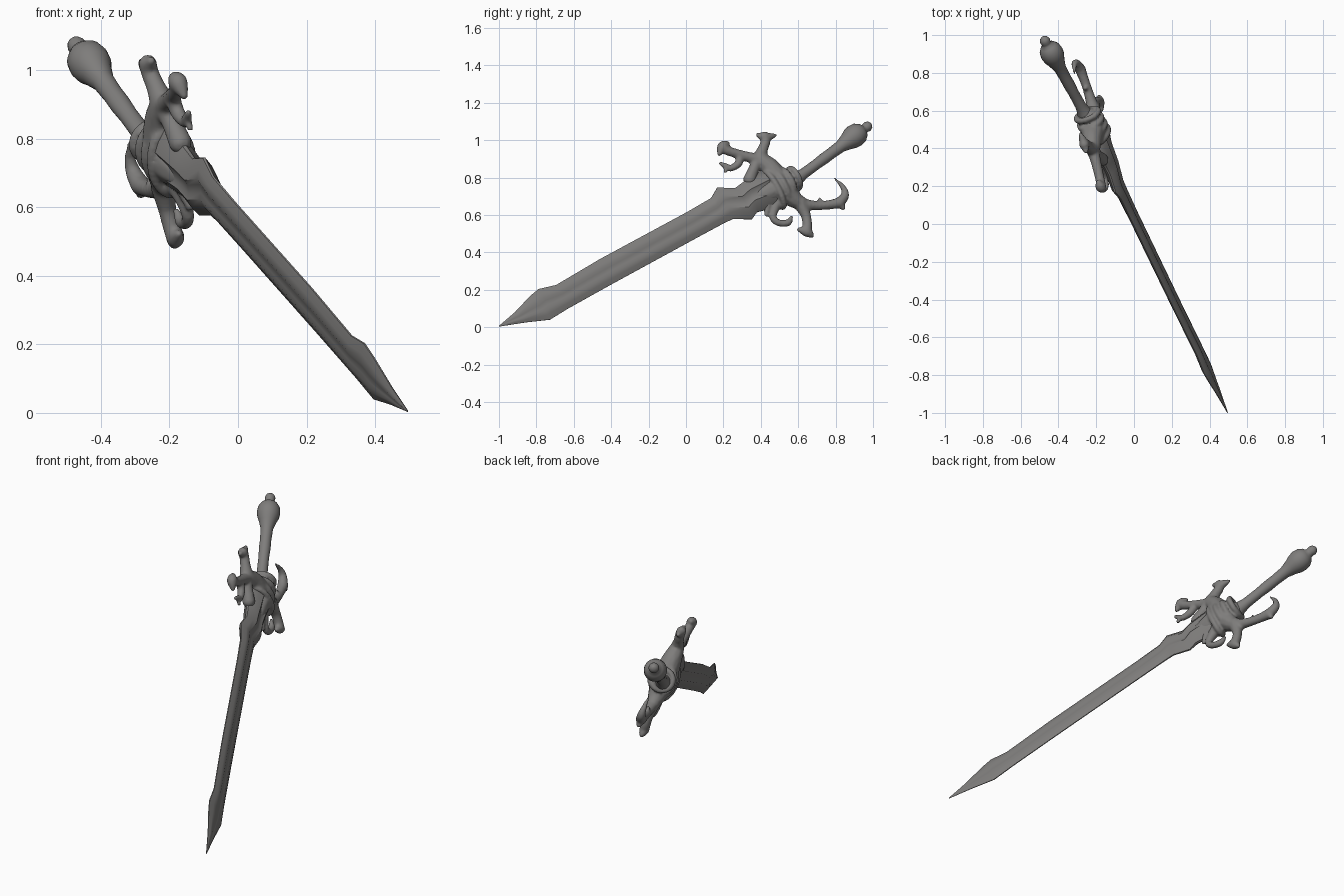
import bpy, bmesh, math
from mathutils import Vector, Matrix

metal = bpy.data.materials.new("dull_grey_metal")
metal.diffuse_color = (0.21, 0.205, 0.20, 1)

# The sword lies in one tilted plane: draw in side view (y, z), d = offset out of the plane
N = Vector((1, 0.32, 0.30)).normalized()
def P(y, z, d=0.0):
    return Vector((0.177 - 0.32 * y - 0.30 * z, y, z)) + N * d

def finish(name, bm, angle=None):
    bmesh.ops.recalc_face_normals(bm, faces=bm.faces)
    me = bpy.data.meshes.new(name)
    bm.to_mesh(me)
    bm.free()
    me.materials.append(metal)
    ob = bpy.data.objects.new(name, me)
    bpy.context.collection.objects.link(ob)
    for p in me.polygons:
        p.use_smooth = True
    if angle:
        bpy.ops.object.select_all(action='DESELECT')
        ob.select_set(True)
        bpy.context.view_layer.objects.active = ob
        bpy.ops.object.shade_smooth_by_angle(angle=math.radians(angle))
    return ob

def loft(bm, rings):
    vs = [[bm.verts.new(c) for c in ring] for ring in rings]
    n = len(vs[0])
    for a, b in zip(vs, vs[1:]):
        for i in range(n):
            bm.faces.new((a[i], a[(i + 1) % n], b[(i + 1) % n], b[i]))
    bm.faces.new(vs[0])
    bm.faces.new(vs[-1])

# Blade: (upper edge y, z, lower edge y, z, half thickness) from tip to root
stations = [
    (-1.0, 0.007, -0.998, 0.003, .002), (-.915, .08, -.86, .025, .011),
    (-.834, .166, -.727, .04, .017), (-.79, .203, -.706, .053, .019),
    (-.695, .225, -.626, .102, .019), (-.46, .364, -.396, .23, .019),
    (.005, .615, .075, .487, .021), (.134, .69, .203, .556, .025),
    (.166, .745, .25, .578, .03), (.262, .743, .353, .578, .036),
    (.305, .775, .38, .615, .045), (.42, .85, .53, .655, .055),
    (.545, .83, .594, .738, .05)]
half = [(-1, .12), (-.65, .7), (-.35, 1), (-.15, .8), (.15, .8), (.35, 1), (.65, .7), (1, .12)]
section = half + [(s, -t) for s, t in reversed(half)]
bm = bmesh.new()
rings = []
for y1, z1, y2, z2, th in stations:
    rings.append([P((y1 + y2) / 2 + s * (y1 - y2) / 2,
                    (z1 + z2) / 2 + s * (z1 - z2) / 2, t * th) for s, t in section])
loft(bm, rings)
finish("blade", bm, 40)

# Guard: organic limbs laid out as chains of balls, fused by a voxel remesh
guard = bmesh.new()
def limb(points, depth=0.0, steps=7):
    pts = [Vector(p) if len(p) == 4 else Vector((p[0], p[1], depth, p[2])) for p in points]
    pts = [2 * pts[0] - pts[1]] + pts + [2 * pts[-1] - pts[-2]]
    for a, b, c, e in zip(pts, pts[1:], pts[2:], pts[3:]):
        for k in range(steps + 1):
            t = k / steps
            q = 0.5 * (2 * b + (c - a) * t + (2 * a - 5 * b + 4 * c - e) * t * t
                       + (3 * b - a - 3 * c + e) * t ** 3)
            bmesh.ops.create_icosphere(guard, subdivisions=2, radius=max(q[3], .006),
                                       matrix=Matrix.Translation(P(q[0], q[1], q[2])))

# upper arm with knobbed horn
limb([(.50, .77, .07), (.45, .85, .055), (.40, .90, .04), (.41, .95, .029), (.425, .99, .027), (.42, 1.02, .027)])
limb([(.385, 1.028, .013), (.425, 1.015, .026), (.475, 1.025, .011)])
# upper forward arm, hook and strut
limb([(.42, .885, .04), (.35, .905, .03), (.28, .925, .026), (.22, .945, .026), (.195, .965, .029)])
limb([(.178, .925, .012), (.195, .965, .028), (.22, .98, .016)])
limb([(.29, .92, .024), (.28, .875, .022), (.24, .85, .018), (.215, .86, .016), (.185, .875, .011)])
limb([(.215, .86, .014), (.21, .83, .01)])
limb([(.39, .90, .035), (.365, .85, .03), (.34, .79, .035)])
# lower arm ending in a curved horn
limb([(.52, .74, .07), (.57, .69, .05), (.62, .66, .035), (.70, .65, .026), (.77, .655, .026), (.82, .665, .03)])
limb([(.82, .665, .03), (.85, .705, .023), (.838, .75, .015), (.795, .795, .006)])
limb([(.82, .66, .024), (.84, .638, .014)])
limb([(.72, .65, .02), (.715, .685, .01)])
# lower knobbed horn
limb([(.61, .665, .04), (.64, .60, .028), (.648, .55, .027), (.645, .51, .028)])
limb([(.605, .522, .013), (.645, .51, .027), (.675, .488, .012)])
# lower hook and spur
limb([(.50, .69, .04), (.475, .635, .026), (.465, .585, .02), (.495, .558, .019), (.545, .558, .019), (.565, .59, .01)])
limb([(.44, .68, .03), (.43, .60, .012)])
# central boss and wrapped ribs
limb([(.40, .70, .05), (.48, .74, .068), (.57, .78, .05)])
for k in range(4):
    cy, cz = .47 + k * .036, .735 + k * .02
    w = .105 - k * .016
    loop = []
    for i in range(13):
        a = math.tau * i / 12
        loop.append((cy - .48 * w * math.cos(a), cz + .877 * w * math.cos(a),
                     .062 * math.sin(a), .017))
    limb(loop, steps=3)
ob = finish("guard", guard)
r = ob.modifiers.new("fuse", 'REMESH')
r.mode = 'VOXEL'
r.voxel_size = 0.007
r.use_smooth_shade = True
s = ob.modifiers.new("soften", 'SMOOTH')
s.factor = 0.5
s.iterations = 4

# Grip, pommel and end ball: one turned profile (distance, radius)
profile = [(0, .045), (.03, .036), (.07, .029), (.16, .028), (.22, .031), (.27, .030), (.34, .033),
           (.385, .046), (.415, .058), (.445, .062), (.475, .057), (.497, .042), (.508, .026),
           (.52, .025), (.535, .028), (.55, .022), (.558, .012), (.562, .002)]
start, end = P(.58, .785, -.012), P(.995, 1.092, -.015)
axis = (end - start).normalized()
side = axis.cross(N).normalized()
up = side.cross(axis)
bm = bmesh.new()
loft(bm, [[start + axis * d + (side * math.cos(math.tau * i / 24) + up * math.sin(math.tau * i / 24)) * rad
           for i in range(24)] for d, rad in profile])
finish("grip_and_pommel", bm, 60)
